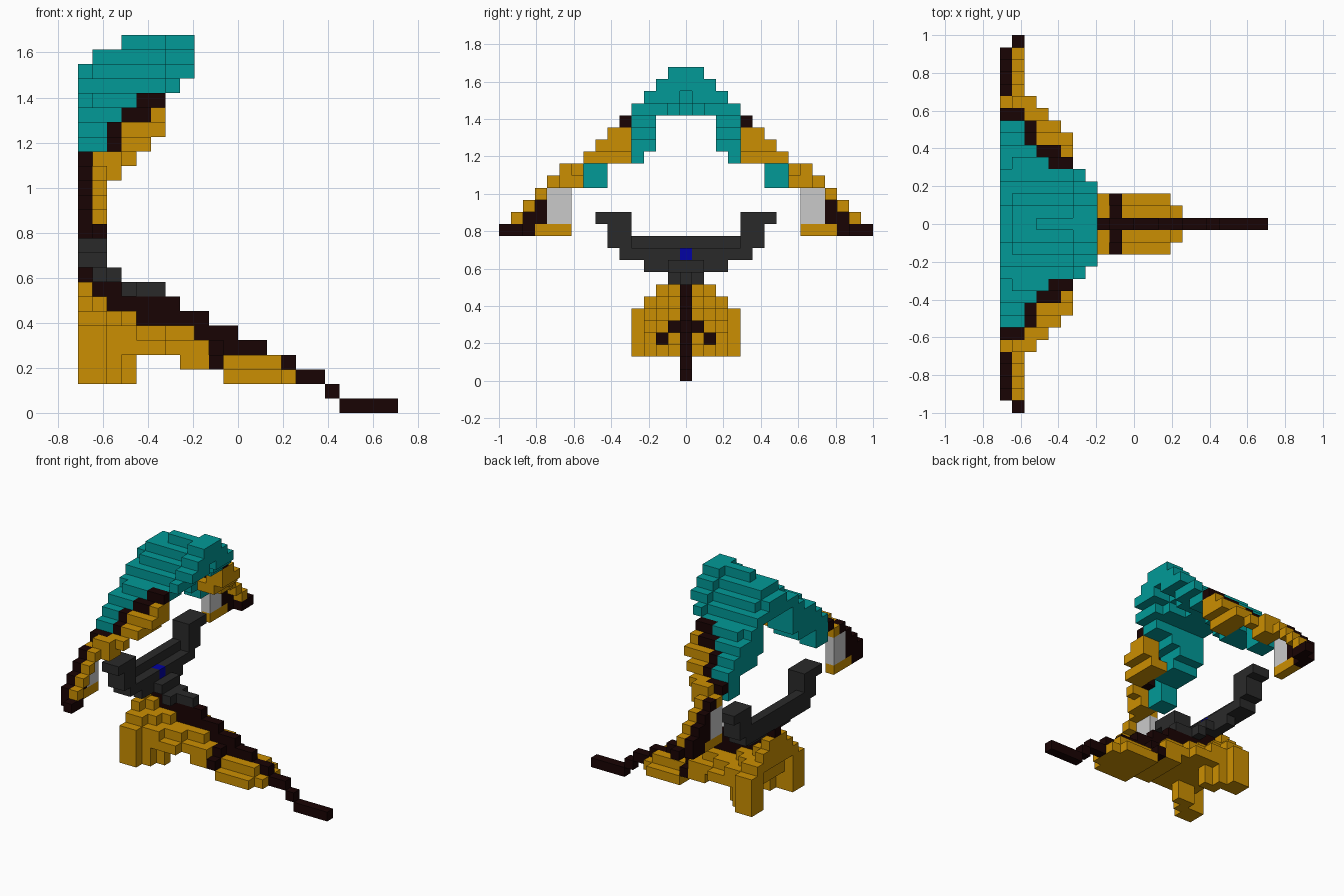
import bpy

cube = bpy.data.objects.get("Cube")
if cube:
    bpy.data.objects.remove(cube, do_unlink=True)

S = 2 / 31  # edge length of one block


def material(name, rgb):
    m = bpy.data.materials.new(name)
    m.use_nodes = True
    col = (*rgb, 1)
    m.diffuse_color = col
    m.node_tree.nodes["Principled BSDF"].inputs["Base Color"].default_value = col
    return m


TEAL = material("teal", (0.0005, 0.320, 0.310))
GOLD = material("gold", (0.600, 0.275, 0.0005))
DARK = material("dark_brown", (0.0095, 0.0010, 0.0010))
GRAY = material("charcoal", (0.023, 0.023, 0.023))
LIGHT = material("light_gray", (0.590, 0.590, 0.590))
BLUE = material("blue", (0.0005, 0.0005, 0.370))

cells = {}   # (i, j, k) -> part name; later parts replace earlier ones
parts = {}   # part name -> material


def part(name, mat, boxes):
    """Fill inclusive block ranges (i0, i1, j0, j1, k0, k1), mirrored in y."""
    parts[name] = mat
    for i0, i1, j0, j1, k0, k1 in boxes:
        for i in range(i0, i1 + 1):
            for j in range(j0, j1 + 1):
                for k in range(k0, k1 + 1):
                    cells[i, j, k] = cells[i, -j, k] = name


# Domed teal shell: narrow crest, broader front rim, open underside
part("shell", TEAL, [
    (3, 5, 0, 0, 25, 25), (6, 7, 0, 1, 25, 25),
    (1, 5, 0, 1, 24, 24), (6, 7, 0, 2, 24, 24),
    (0, 0, 0, 1, 23, 23), (1, 5, 0, 2, 23, 23),
    (6, 7, 1, 3, 23, 23),
    (0, 3, 0, 3, 22, 22), (4, 5, 1, 3, 22, 22), (6, 6, 2, 4, 22, 22),
    (0, 5, 3, 4, 21, 21), (0, 3, 3, 4, 20, 20),
    (0, 2, 3, 4, 19, 19), (0, 2, 4, 4, 18, 18),
    (0, 3, 5, 5, 20, 20), (1, 3, 5, 5, 21, 21), (0, 2, 5, 5, 18, 19),
    (0, 2, 6, 6, 18, 20), (0, 1, 7, 7, 16, 19), (0, 1, 8, 8, 16, 18),
])

# Gold front edge of both arms, stepping down to the tips
part("arm_edge", GOLD, [
    (4, 5, 5, 6, 19, 20), (3, 4, 5, 7, 18, 18), (3, 5, 7, 7, 19, 19),
    (3, 4, 8, 8, 18, 18), (2, 3, 9, 9, 17, 17), (1, 2, 9, 9, 16, 16),
    (1, 2, 10, 10, 16, 17), (0, 0, 10, 10, 16, 16), (1, 1, 11, 11, 16, 16),
    (1, 1, 12, 12, 15, 15), (1, 1, 13, 13, 14, 14), (1, 1, 14, 14, 13, 13),
])

# Dark band between shell and gold edge
part("arm_band", DARK, [
    (4, 5, 5, 5, 21, 21), (4, 4, 6, 6, 20, 20), (3, 3, 6, 6, 19, 20),
    (2, 2, 7, 7, 19, 19), (2, 2, 8, 8, 18, 18), (0, 1, 9, 9, 17, 17),
])

# Dark outer tips, pale panels and their gold feet
part("arm_tip", DARK, [
    (0, 0, 11, 11, 16, 16), (0, 0, 12, 12, 13, 15), (0, 0, 13, 13, 12, 14),
    (0, 0, 14, 14, 12, 13), (1, 1, 15, 15, 12, 12), (1, 1, 14, 14, 12, 12),
])
part("arm_panel", LIGHT, [(0, 0, 10, 11, 13, 15)])
part("arm_foot", GOLD, [(0, 0, 10, 12, 12, 12)])

# Charcoal cradle with raised ends
part("cradle", GRAY, [
    (0, 1, 0, 5, 10, 10), (0, 0, 0, 6, 11, 11), (0, 1, 5, 6, 11, 11),
    (0, 1, 5, 6, 12, 12), (0, 1, 5, 7, 13, 13),
    (1, 1, 0, 3, 9, 9), (2, 2, 0, 1, 9, 9),
    (3, 3, 0, 1, 8, 8), (4, 5, 0, 0, 8, 8),
])
part("cradle_gem", BLUE, [(1, 1, 0, 0, 10, 10)])

# Gold thorax tapering up to the cradle, with two rear legs
part("thorax", GOLD, [
    (0, 0, 0, 1, 8, 8), (0, 0, 0, 2, 7, 7), (1, 1, 0, 1, 7, 7),
    (0, 1, 0, 3, 6, 6), (2, 2, 0, 2, 6, 6), (3, 3, 0, 1, 6, 6),
    (0, 1, 3, 4, 4, 5), (1, 3, 0, 3, 4, 5),
    (4, 5, 0, 2, 5, 5), (4, 5, 0, 3, 4, 4),
    (6, 7, 0, 1, 5, 5), (6, 8, 0, 2, 4, 4), (7, 8, 0, 2, 3, 3),
])
part("rear_leg", GOLD, [
    (0, 1, 4, 4, 2, 3), (0, 2, 3, 3, 2, 3), (2, 3, 2, 2, 2, 3),
])

# Gold abdomen behind a dark ring
part("abdomen", GOLD, [
    (10, 13, 0, 1, 3, 3), (10, 13, 0, 2, 2, 2), (14, 14, 0, 1, 2, 2),
])
part("abdomen_ring", DARK, [(9, 9, 0, 1, 4, 4), (9, 9, 0, 2, 3, 3)])

# Dark ridge running down the middle into the tail
part("ridge", DARK, [
    (0, 0, 0, 0, 9, 9), (1, 2, 0, 0, 8, 8), (2, 6, 0, 0, 7, 7),
    (4, 8, 0, 0, 6, 6), (8, 10, 0, 0, 5, 5), (9, 12, 0, 0, 4, 4),
])
part("tail", DARK, [
    (13, 14, 0, 0, 3, 3), (15, 16, 0, 0, 2, 2),
    (17, 17, 0, 0, 1, 1), (18, 21, 0, 0, 0, 0),
])

# Outward direction and corner offsets of each block side
SIDES = {
    (1, 0, 0): ((1, 0, 0), (1, 1, 0), (1, 1, 1), (1, 0, 1)),
    (-1, 0, 0): ((0, 0, 0), (0, 0, 1), (0, 1, 1), (0, 1, 0)),
    (0, 1, 0): ((0, 1, 0), (0, 1, 1), (1, 1, 1), (1, 1, 0)),
    (0, -1, 0): ((0, 0, 0), (1, 0, 0), (1, 0, 1), (0, 0, 1)),
    (0, 0, 1): ((0, 0, 1), (1, 0, 1), (1, 1, 1), (0, 1, 1)),
    (0, 0, -1): ((0, 0, 0), (0, 1, 0), (1, 1, 0), (1, 0, 0)),
}

# Build each part from its exposed block sides
for name, mat in parts.items():
    index, faces = {}, []
    for (i, j, k), owner in cells.items():
        if owner != name:
            continue
        for (di, dj, dk), corners in SIDES.items():
            if (i + di, j + dj, k + dk) not in cells:
                faces.append([index.setdefault((i + a, j + b, k + c), len(index))
                              for a, b, c in corners])
    verts = [((i - 11) * S, (j - 0.5) * S, k * S) for i, j, k in index]
    mesh = bpy.data.meshes.new(name)
    mesh.from_pydata(verts, [], faces)
    mesh.materials.append(mat)
    mesh.update()
    bpy.context.collection.objects.link(bpy.data.objects.new(name, mesh))
